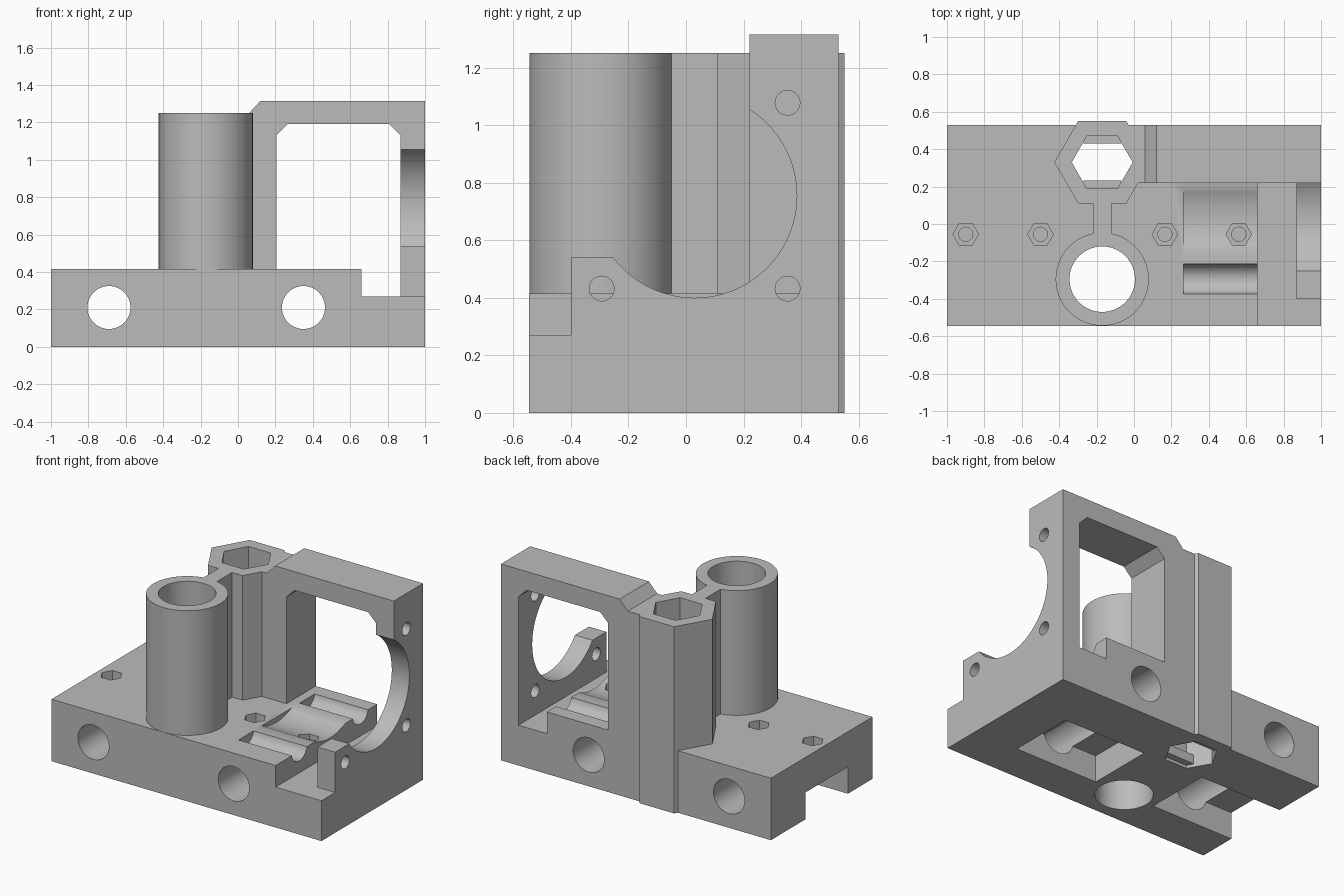
import bpy, bmesh
from math import cos, sin, pi, radians

old = bpy.data.objects.get("Cube")
if old:
    bpy.data.objects.remove(old, do_unlink=True)

grey = bpy.data.materials.new("plain grey")
grey.use_nodes = True
colour = (0.5, 0.5, 0.5, 1)
grey.diffuse_color = colour
grey.node_tree.nodes["Principled BSDF"].inputs["Base Color"].default_value = colour

PLACE = {
    "x": lambda u, v, d: (d, u, v),
    "y": lambda u, v, d: (u, d, v),
    "z": lambda u, v, d: (u, v, d),
}


def prism(name, profile, axis, start, end):
    """Extrude a flat profile along an axis."""
    bm = bmesh.new()
    low = [bm.verts.new(PLACE[axis](u, v, start)) for u, v in profile]
    high = [bm.verts.new(PLACE[axis](u, v, end)) for u, v in profile]
    bm.faces.new(low)
    bm.faces.new(high)
    n = len(profile)
    for i in range(n):
        j = (i + 1) % n
        bm.faces.new((low[i], low[j], high[j], high[i]))
    bmesh.ops.recalc_face_normals(bm, faces=bm.faces)
    mesh = bpy.data.meshes.new(name)
    bm.to_mesh(mesh)
    bm.free()
    mesh.materials.append(grey)
    obj = bpy.data.objects.new(name, mesh)
    bpy.context.collection.objects.link(obj)
    return obj


def ring(u, v, r, n=64):
    return [(u + r * cos(2 * pi * i / n), v + r * sin(2 * pi * i / n)) for i in range(n)]


def rect(u0, u1, v0, v1):
    return [(u0, v0), (u1, v0), (u1, v1), (u0, v1)]


def combine(operation, name, profile, axis, start, end):
    """Add to or cut from the body with a prism."""
    tool = prism(name, profile, axis, start, end)
    tool.hide_render = True
    mod = body.modifiers.new(name, "BOOLEAN")
    mod.operation = operation
    mod.solver = "EXACT"
    mod.object = tool
    bpy.context.view_layer.objects.active = body
    bpy.ops.object.modifier_apply(modifier=mod.name)
    bpy.data.objects.remove(tool, do_unlink=True)


def add(*args):
    combine("UNION", *args)


def cut(*args):
    combine("DIFFERENCE", *args)


TOP, STEP, TUBE_TOP = 0.415, 0.27, 1.25
BACK = 0.53
TUBE_X, TUBE_Y, HEX_Y = -0.17, -0.295, 0.33
MOTOR_Y, MOTOR_Z, HOLE = 0.03, 0.755, 0.323

# Stepped base block
body = prism("carriage_mount", [(-1, 0), (1, 0), (1, STEP), (0.66, STEP),
                                (0.66, TOP), (-1, TOP)], "y", -0.545, BACK)

# Back frame with a chamfered window
add("back_frame", [(-0.05, 0.2), (0.205, 0.2), (0.205, 1.13), (0.265, 1.19),
                   (0.81, 1.19), (0.87, 1.13), (0.87, 0.2), (1, 0.2),
                   (1, 1.315), (0.12, 1.315), (0.06, TUBE_TOP), (-0.05, TUBE_TOP)],
    "y", 0.22, BACK)

# Low part of the motor plate
add("motor_plate", rect(-0.4, 0.3, 0.2, 0.54), "x", 0.87, 1)

# Round tube, hexagonal tube and the web joining them
add("hex_tube", ring(TUBE_X, HEX_Y, 0.256, 6), "z", 0, TUBE_TOP)
add("round_tube", ring(TUBE_X, TUBE_Y, 0.249), "z", 0.2, TUBE_TOP)
add("tube_web", rect(TUBE_X - 0.05, TUBE_X + 0.05, -0.12, 0.15), "z", 0.2, TUBE_TOP)

# Tube bores; the hexagonal one is narrowed near the bottom
cut("round_bore", ring(TUBE_X, TUBE_Y, 0.175), "z", -0.1, 1.4)
cut("hex_bore", ring(TUBE_X, HEX_Y, 0.163, 6), "z", -0.1, 1.4)
for y in (0.18, 0.43):
    add("bore_ledge", rect(TUBE_X - 0.1, TUBE_X + 0.1, y, y + 0.053), "z", 0.02, 0.08)

# Motor opening and the shallow clearance scoop in the base
cut("motor_opening", ring(MOTOR_Y, MOTOR_Z, 0.355, 96), "x", 0.84, 1.1)
cut("motor_scoop", ring(MOTOR_Y, MOTOR_Z, 0.375, 96), "x", 0.265, 0.8)

# Motor screw holes and screw head grooves
for side, level in ((-1, -1), (1, -1), (1, 1)):
    y, z = MOTOR_Y + side * HOLE, MOTOR_Z + level * HOLE
    cut("motor_screw_hole", ring(y, z, 0.043, 32), "x", 0.84, 1.1)
    if level < 0:
        cut("screw_groove", ring(y, z, 0.082, 48), "x", 0.265, 0.8)

# Pockets under the base, open at the left end
cut("inner_pocket", rect(0.06, 0.675, -0.285, 0.165), "z", -0.1, 0.18)
cut("outer_pocket", rect(-1.1, -0.39, -0.285, 0.165), "z", -0.1, 0.18)

# Rod holes running front to back
for x in (-0.69, 0.35):
    cut("rod_hole", ring(x, 0.21, 0.115), "y", -0.7, 0.7)

# Nut recesses with blind screw holes
for x in (-0.9, -0.5, 0.165, 0.56):
    cut("nut_recess", ring(x, -0.055, 0.068, 6), "z", 0.345, 0.6)
    cut("nut_screw_hole", ring(x, -0.055, 0.038, 24), "z", 0.22, 0.6)

# Smooth the round walls and keep the edges sharp
bpy.ops.object.select_all(action="DESELECT")
body.select_set(True)
bpy.context.view_layer.objects.active = body
bpy.ops.object.shade_smooth_by_angle(angle=radians(30))
